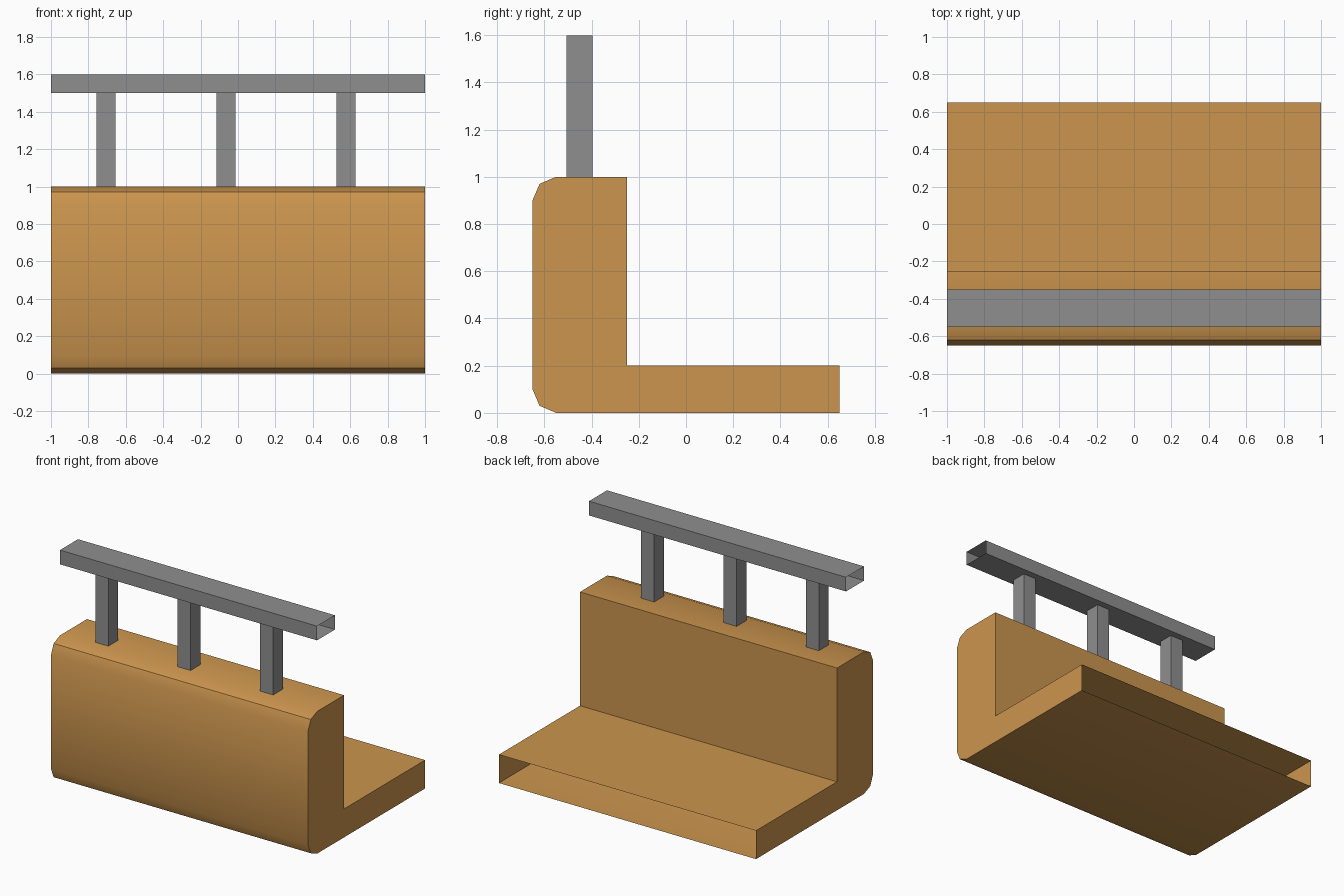
import bpy

if "Cube" in bpy.data.objects:
    bpy.data.objects.remove(bpy.data.objects["Cube"])


def material(name, rgb):
    m = bpy.data.materials.new(name)
    m.diffuse_color = (*rgb, 1.0)
    m.use_nodes = True
    m.node_tree.nodes["Principled BSDF"].inputs["Base Color"].default_value = m.diffuse_color
    return m


WOOD = material("warm_wood", (0.60, 0.30, 0.076))
METAL = material("grey_metal", (0.275, 0.275, 0.28))


def prism(name, profile, lo, hi, axis, mat, caps=False, skip=()):
    """Extrude a counter-clockwise profile along x or z; skip leaves sides open."""
    def point(p, t):
        return (t, p[0], p[1]) if axis == "x" else (p[0], p[1], t)

    n = len(profile)
    verts = [point(p, lo) for p in profile] + [point(p, hi) for p in profile]
    faces = [(i, (i + 1) % n, (i + 1) % n + n, i + n)
             for i in range(n) if i not in skip]
    if caps:
        faces += [tuple(reversed(range(n))), tuple(range(n, 2 * n))]
    mesh = bpy.data.meshes.new(name)
    mesh.from_pydata(verts, [], faces)
    mesh.materials.append(mat)
    obj = bpy.data.objects.new(name, mesh)
    bpy.context.collection.objects.link(obj)
    return obj


def rect(a0, a1, b0, b1):
    return [(a0, b0), (a1, b0), (a1, b1), (a0, b1)]


# L-shaped body with rounded front edges; the low back end is open
body_profile = [(-0.55, 0), (0.65, 0), (0.65, 0.2), (-0.25, 0.2), (-0.25, 1),
                (-0.55, 1), (-0.62, 0.97), (-0.65, 0.9), (-0.65, 0.1), (-0.62, 0.03)]
body = prism("wall_and_ledge", body_profile, -1, 1, "x", WOOD, caps=True, skip=(1,))
bpy.ops.object.select_all(action="DESELECT")
body.select_set(True)
bpy.context.view_layer.objects.active = body
bpy.ops.object.shade_smooth_by_angle(angle=0.5236)

# Hollow rail, open at both ends
prism("rail", rect(-0.55, -0.35, 1.5, 1.6), -1, 1, "x", METAL)

# Posts reaching up into the rail
for i, x in enumerate((-0.705, -0.065, 0.577)):
    prism(f"post_{i + 1}", rect(x - 0.051, x + 0.051, -0.506, -0.397),
          1.0, 1.599, "z", METAL)
